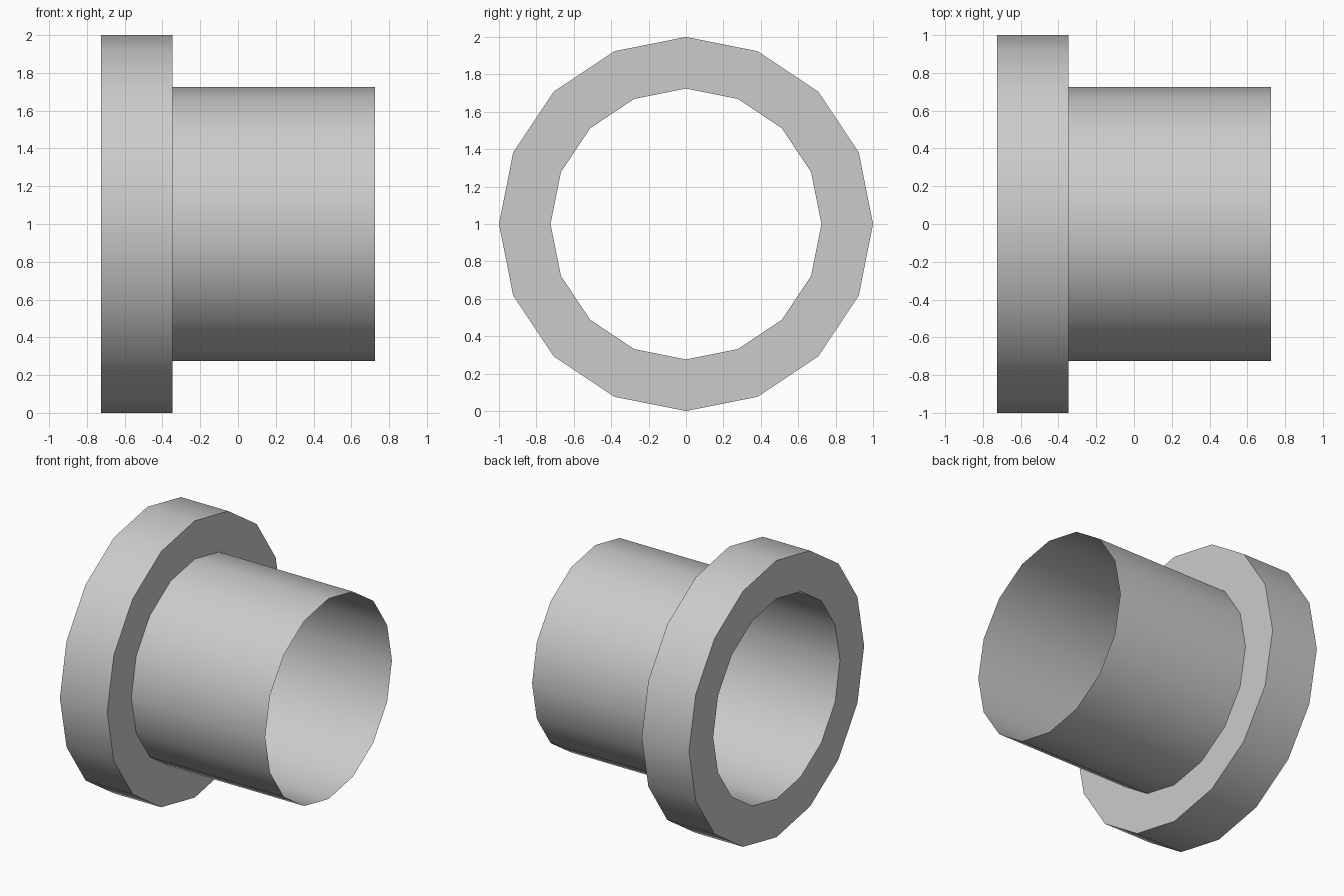
import bpy, bmesh
from math import sin, cos, tau, radians

if "Cube" in bpy.data.objects:
    bpy.data.objects.remove(bpy.data.objects["Cube"])

SIDES = 16
BORE, RIM = 0.724, 1.0
X_BACK, X_STEP, X_END = -0.724, -0.346, 0.724


def lathe_x(name, profile, closed):
    """Revolve (x, radius) points about the horizontal axis at z = 1."""
    bm = bmesh.new()
    rings = [[bm.verts.new((x, r * sin(i * tau / SIDES), 1 + r * cos(i * tau / SIDES)))
              for i in range(SIDES)] for x, r in profile]
    pairs = list(zip(rings, rings[1:]))
    if closed:
        pairs.append((rings[-1], rings[0]))
    for a, b in pairs:
        for i in range(SIDES):
            j = (i + 1) % SIDES
            bm.faces.new((a[i], a[j], b[j], b[i]))
    bmesh.ops.recalc_face_normals(bm, faces=bm.faces)
    mesh = bpy.data.meshes.new(name)
    bm.to_mesh(mesh)
    bm.free()
    obj = bpy.data.objects.new(name, mesh)
    bpy.context.collection.objects.link(obj)
    bpy.ops.object.select_all(action='DESELECT')
    obj.select_set(True)
    bpy.context.view_layer.objects.active = obj
    bpy.ops.object.shade_smooth_by_angle(angle=radians(30))
    return obj


# thick collar with a through bore
lathe_x("flange", [(X_BACK, BORE), (X_BACK, RIM), (X_STEP, RIM), (X_STEP, BORE)], True)
# open thin-walled tube
lathe_x("sleeve", [(X_STEP, BORE), (X_END, BORE)], False)
